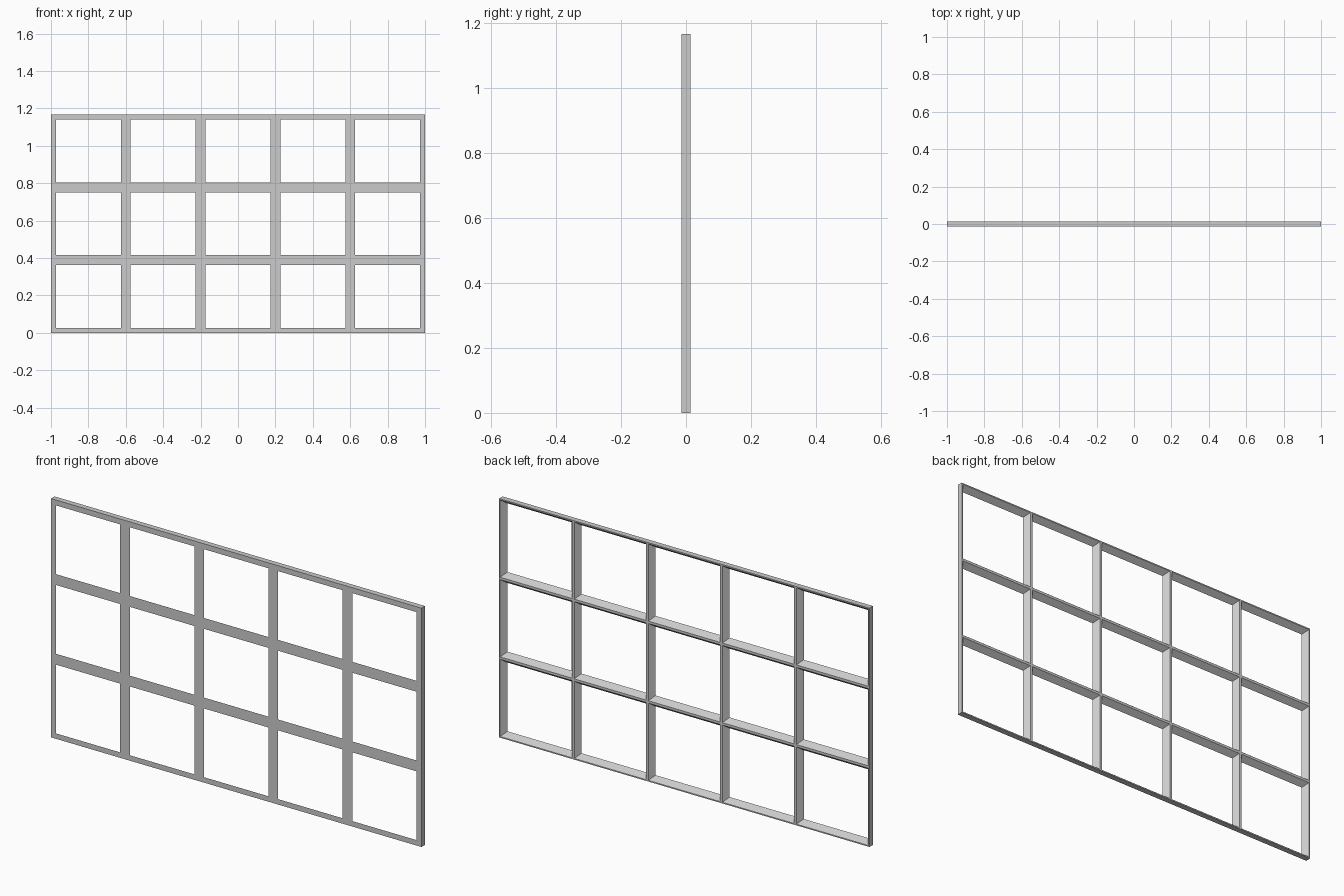
import bpy
import bmesh

cube = bpy.data.objects.get("Cube")
if cube:
    bpy.data.objects.remove(cube, do_unlink=True)

COLS, ROWS = 5, 3
WIDTH, HEIGHT, DEPTH = 2.0, 1.166, 0.027
FRONT_RIM = 0.0265   # half width of a bar at the front
BACK_RIM = 0.006     # half width of a bar at the back

grey = bpy.data.materials.new("light_grey")
grey.use_nodes = True
colour = (0.6, 0.6, 0.6, 1.0)
grey.diffuse_color = colour
grey.node_tree.nodes["Principled BSDF"].inputs["Base Color"].default_value = colour


def rectangle(bm, x, z, w, h, inset, y):
    """Four corners of a cell rectangle, shrunk by inset."""
    x0, x1 = x + inset, x + w - inset
    z0, z1 = z + inset, z + h - inset
    return [bm.verts.new((px, y, pz))
            for px, pz in ((x0, z0), (x1, z0), (x1, z1), (x0, z1))]


bm = bmesh.new()
cell_w, cell_h = WIDTH / COLS, HEIGHT / ROWS
front, back = -DEPTH / 2, DEPTH / 2

# Each opening: front rim, sloping reveal, narrow back rim
for col in range(COLS):
    for row in range(ROWS):
        x, z = -WIDTH / 2 + col * cell_w, row * cell_h
        loops = [rectangle(bm, x, z, cell_w, cell_h, inset, y)
                 for inset, y in ((0, front), (FRONT_RIM, front),
                                  (BACK_RIM, back), (0, back))]
        for a, b in zip(loops, loops[1:]):
            for i in range(4):
                j = (i + 1) % 4
                bm.faces.new((a[i], a[j], b[j], b[i]))

# Join the cells and close the outer edge of the frame
bmesh.ops.remove_doubles(bm, verts=bm.verts[:], dist=0.0001)
rim = [e for e in bm.edges if e.is_boundary]
bmesh.ops.bridge_loops(bm, edges=rim)
bmesh.ops.recalc_face_normals(bm, faces=bm.faces[:])

mesh = bpy.data.meshes.new("lattice_frame")
bm.to_mesh(mesh)
bm.free()
mesh.materials.append(grey)
frame = bpy.data.objects.new("lattice_frame", mesh)
bpy.context.collection.objects.link(frame)
